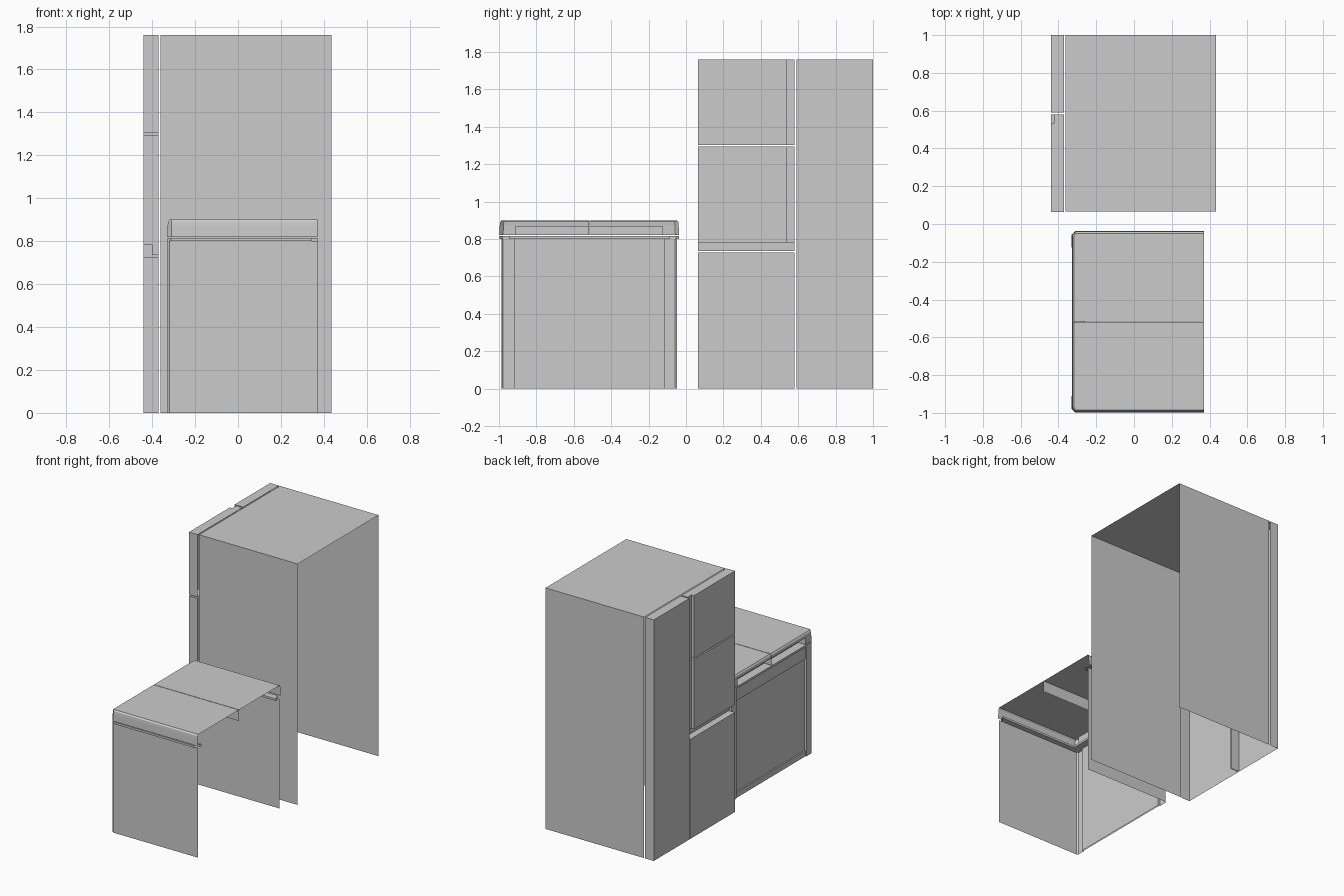
import bpy, bmesh

if "Cube" in bpy.data.objects:
    bpy.data.objects.remove(bpy.data.objects["Cube"])


def make(name, polys):
    """Build one object from polygons, welding shared corners."""
    bm = bmesh.new()
    for p in polys:
        bm.faces.new([bm.verts.new(v) for v in p])
    bmesh.ops.remove_doubles(bm, verts=bm.verts, dist=1e-5)
    bmesh.ops.recalc_face_normals(bm, faces=bm.faces)
    me = bpy.data.meshes.new(name)
    bm.to_mesh(me)
    bm.free()
    ob = bpy.data.objects.new(name, me)
    bpy.context.collection.objects.link(ob)
    return ob


def shell(profile, z0, z1, bottom=True, top=True):
    """Walls along an open plan profile, with optional end caps."""
    polys = [[(*a, z0), (*b, z0), (*b, z1), (*a, z1)]
             for a, b in zip(profile, profile[1:])]
    if bottom:
        polys.append([(*p, z0) for p in profile])
    if top:
        polys.append([(*p, z1) for p in profile])
    return polys


def pan(x0, x1, y0, y1):
    """Plan profile of a box that is open towards +x."""
    return [(x1, y0), (x0, y0), (x0, y1), (x1, y1)]


# Refrigerator carcass: two sides and a top, open elsewhere
H = 1.76
A, B, Y0, Y1 = -0.362, 0.435, 0.067, 1.0
make("fridge_body", [
    [(A, Y0, 0), (B, Y0, 0), (B, Y0, H), (A, Y0, H)],
    [(A, Y1, 0), (B, Y1, 0), (B, Y1, H), (A, Y1, H)],
    [(A, Y0, H), (B, Y0, H), (B, Y1, H), (A, Y1, H)]])

# Refrigerator doors, with a stepped grip along the inner edges
F, K = -0.44, -0.37
grip = [(K, 0.063), (F, 0.063), (F, 0.535), (-0.42, 0.535), (-0.42, 0.58), (K, 0.58)]
make("fridge_tall_door", shell(pan(F, K, 0.59, 1.0), 0, H, bottom=False))
make("fridge_upper_door", shell(grip, 1.303, H))
make("fridge_middle_door", shell(grip, 0.785, 1.294))
make("fridge_middle_door_grip", shell(pan(-0.40, K, 0.063, 0.58), 0.735, 0.785, top=False))
make("fridge_lower_door", shell(pan(F, K, 0.063, 0.58), 0, 0.727, bottom=False))

# Low cabinet: sides, chamfered front stiles and recessed door
C = -0.5175          # cabinet centre line in y
R = 0.37
half = [(R, C - 0.47), (-0.318, C - 0.47), (-0.328, C - 0.46),
        (-0.328, C - 0.4025), (-0.312, C - 0.4025)]
outline = half + [(x, 2 * C - y) for x, y in reversed(half)]
make("cabinet_body", shell(outline, 0, 0.8, bottom=False, top=False))
make("cabinet_upper_panel", shell(pan(-0.322, -0.312, C - 0.4025, C + 0.4025), 0.71, 0.8))
make("cabinet_plinth", shell(pan(-0.322, -0.312, C - 0.4025, C + 0.4025), 0, 0.04, bottom=False))

# Thin U-shaped ledge between cabinet and lids
edge = [(0.345, C - 0.48), (-0.312, C - 0.48), (-0.328, C - 0.464)]
inner = [(0.37, C - 0.43), (-0.26, C - 0.43)]
edge += [(x, 2 * C - y) for x, y in reversed(edge)]
inner += [(x, 2 * C - y) for x, y in reversed(inner)]
ledge = []
for z in (0.8, 0.815):
    ledge.append([(*p, z) for p in edge[:2] + [inner[1], inner[0]]])
    ledge.append([(*p, z) for p in edge[1:5] + [inner[2], inner[1]]])
    ledge.append([(*p, z) for p in edge[4:] + [inner[3], inner[2]]])
ledge += shell(edge, 0.8, 0.815, False, False) + shell(inner, 0.8, 0.815, False, False)
make("cabinet_ledge", ledge)


# Two mirrored lids with sloped edges and a shared finger pocket in front
def lid(name, s):
    def ring(z, o):
        pts = [(R, 0.4805 - o), (-0.31, 0.4805 - o), (-0.33 + o, 0.4605 - o),
               (-0.33 + o, 0.393), (-0.33 + o, 0.002), (R, 0.002)]
        return [(x, C + s * y, z) for x, y in pts]

    rings = [ring(0.82, 0), ring(0.87, 0.002), ring(0.89, 0.004), ring(0.9, 0.012)]
    polys = [rings[-1]]
    for k, (lo, hi) in enumerate(zip(rings, rings[1:])):
        for i in range(5):
            if (k, i) != (0, 3):
                polys.append([lo[i], lo[i + 1], hi[i + 1], hi[i]])
    # pocket roof, back and end
    b, a0, a1 = -0.27, C + s * 0.393, C + s * 0.002
    polys += [[(-0.328, a0, 0.87), (b, a0, 0.87), (b, a1, 0.87), (-0.328, a1, 0.87)],
              [(b, a0, 0.82), (b, a1, 0.82), (b, a1, 0.87), (b, a0, 0.87)],
              [(-0.33, a0, 0.82), (b, a0, 0.82), (b, a0, 0.87), (-0.328, a0, 0.87)]]
    make(name, polys)


lid("cabinet_lid_left", -1)
lid("cabinet_lid_right", 1)
